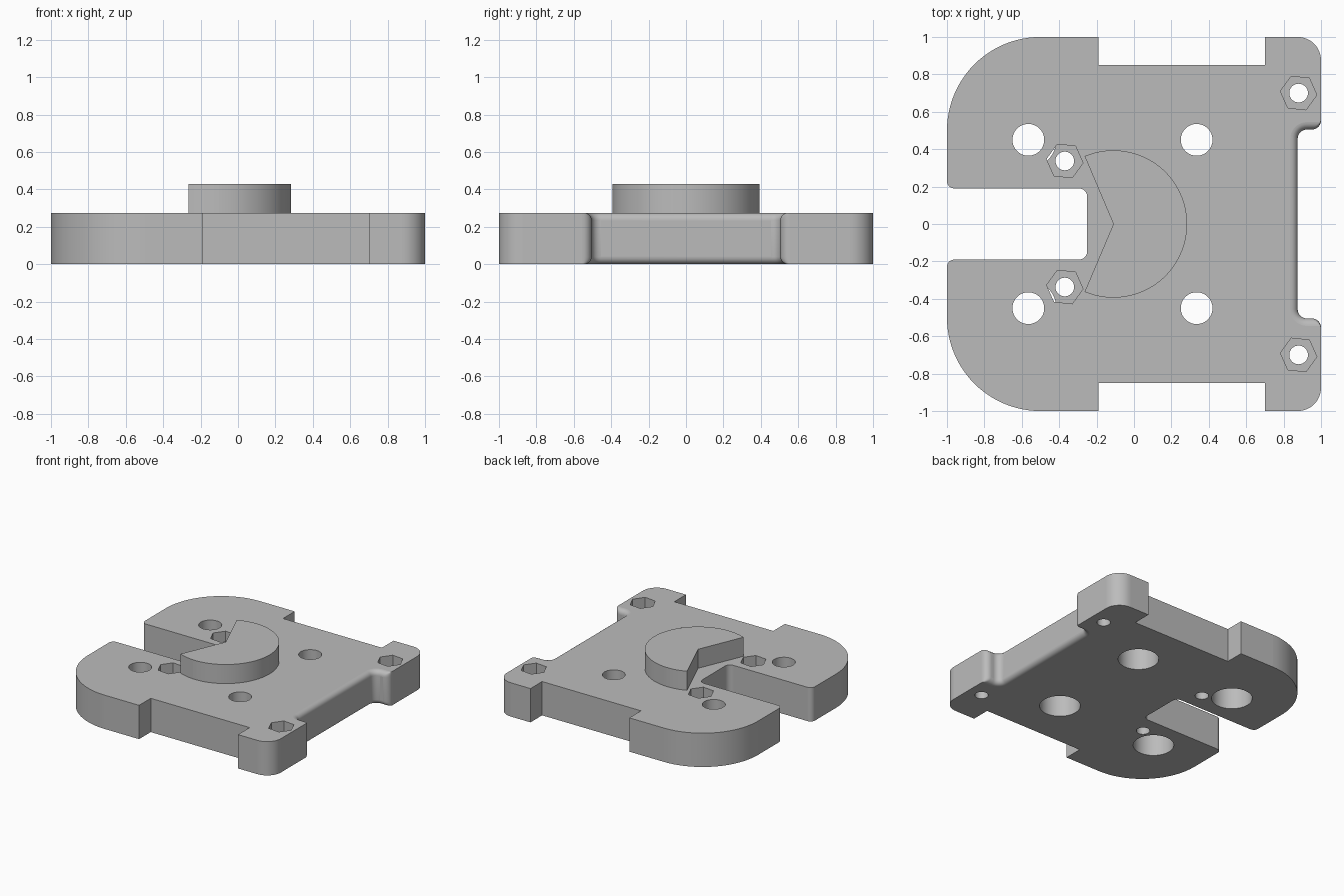
import bpy
import bmesh
from math import sin, cos, pi, radians

cube = bpy.data.objects.get("Cube")
if cube:
    bpy.data.objects.remove(cube, do_unlink=True)

TOP = 0.275        # plate thickness
BOSS_TOP = 0.43
FILLET = 0.04      # rounding along the side recess

grey = bpy.data.materials.new("plain_grey")
grey.use_nodes = True
grey.diffuse_color = (0.5, 0.5, 0.5, 1)
grey.node_tree.nodes["Principled BSDF"].inputs["Base Color"].default_value = (0.5, 0.5, 0.5, 1)


def arc(cx, cy, r, start, end, steps=8):
    angles = [radians(start + (end - start) * i / steps) for i in range(steps + 1)]
    return [(cx + r * cos(a), cy + r * sin(a)) for a in angles]


def circle(cx, cy, r, sides=48, turn=0):
    return arc(cx, cy, r, turn, turn + 360, sides)[:-1]


def loft(bm, layers):
    """Skin a closed solid through (outline, z) layers."""
    rings = [[bm.verts.new((x, y, z)) for x, y in pts] for pts, z in layers]
    n = len(rings[0])
    for low, high in zip(rings, rings[1:]):
        for i in range(n):
            j = (i + 1) % n
            bm.faces.new((low[i], low[j], high[j], high[i]))
    bm.faces.new(rings[0][::-1])
    bm.faces.new(rings[-1])


def make_object(name, solids, clean=False):
    bm = bmesh.new()
    for layers in solids:
        loft(bm, layers)
    if clean:
        bmesh.ops.dissolve_limit(bm, angle_limit=radians(0.3), verts=bm.verts, edges=bm.edges)
    bmesh.ops.recalc_face_normals(bm, faces=bm.faces)
    mesh = bpy.data.meshes.new(name)
    bm.to_mesh(mesh)
    bm.free()
    mesh.materials.append(grey)
    obj = bpy.data.objects.new(name, mesh)
    bpy.context.collection.objects.link(obj)
    return obj


def activate(obj):
    bpy.ops.object.select_all(action='DESELECT')
    obj.select_set(True)
    bpy.context.view_layer.objects.active = obj


def cut(obj, cutter):
    mod = obj.modifiers.new("cut", 'BOOLEAN')
    mod.operation = 'DIFFERENCE'
    mod.solver = 'EXACT'
    mod.object = cutter
    activate(obj)
    bpy.ops.object.modifier_apply(modifier=mod.name)
    bpy.data.objects.remove(cutter, do_unlink=True)


def smooth(obj):
    """Smooth the rounds, keep the axis-aligned flats flat."""
    activate(obj)
    bpy.ops.object.shade_smooth_by_angle(angle=radians(30))
    for p in obj.data.polygons:
        if max(abs(c) for c in p.normal) > 0.9995:
            p.use_smooth = False


def plate_outline(d):
    """Plate profile; d widens the side recess for its filleted edges."""
    half = arc(0.925, 0.455, 0.05 + d, 180, 90)              # recess inner corner
    half += arc(0.95 + d, 0.555, 0.05 - d, 270, 360)         # recess outer corner
    half += arc(0.875, 0.875, 0.125, 0, 90, 12)              # plate corner
    half += [(0.7, 1), (0.7, 0.85), (-0.19, 0.85), (-0.19, 1)]
    half += arc(-0.5, 0.5, 0.5, 90, 180, 24)                 # large round corner
    half += arc(-0.96, 0.23, 0.04, 180, 270)                 # slot mouth
    half += arc(-0.295, 0.145, 0.045, 90, 0)                 # slot end
    return half + [(x, -y) for x, y in reversed(half)]


# Base plate, with the recess edges rounded at top and bottom
steps = [i * pi / 12 for i in range(7)]
lower = [(FILLET * (1 - sin(a)), FILLET * (1 - cos(a))) for a in steps]
levels = lower + [(d, TOP - z) for d, z in reversed(lower)]
plate = make_object("base_plate", [[(plate_outline(d), z) for d, z in levels]], clean=True)

# Counterbored mounting holes, wide from below
mounts = [(x, y) for x in (-0.565, 0.335) for y in (-0.45, 0.45)]
counterbores = []
for x, y in mounts:
    wide, narrow = circle(x, y, 0.15), circle(x, y, 0.085)
    counterbores.append([(wide, -0.1), (wide, 0.175), (narrow, 0.175), (narrow, 0.4)])
cut(plate, make_object("mount_hole_cutter", counterbores))

# Bolt holes with hexagonal nut pockets
bolts = [(x, y * s) for x, y in ((0.88, 0.7), (-0.37, 0.337)) for s in (-1, 1)]
pockets = [[(circle(x, y, 0.098, 6, -6), z) for z in (0.135, 0.4)] for x, y in bolts]
cut(plate, make_object("nut_pocket_cutter", pockets))
holes = [[(circle(x, y, 0.05, 32), z) for z in (-0.1, 0.4)] for x, y in bolts]
cut(plate, make_object("bolt_hole_cutter", holes))
smooth(plate)

# Round boss with a wedge opening
sector = [(-0.11, 0)] + arc(-0.11, 0, 0.394, -113, 113, 56)
boss = make_object("wedge_boss", [[(sector, TOP - 0.02), (sector, BOSS_TOP)]])
smooth(boss)
